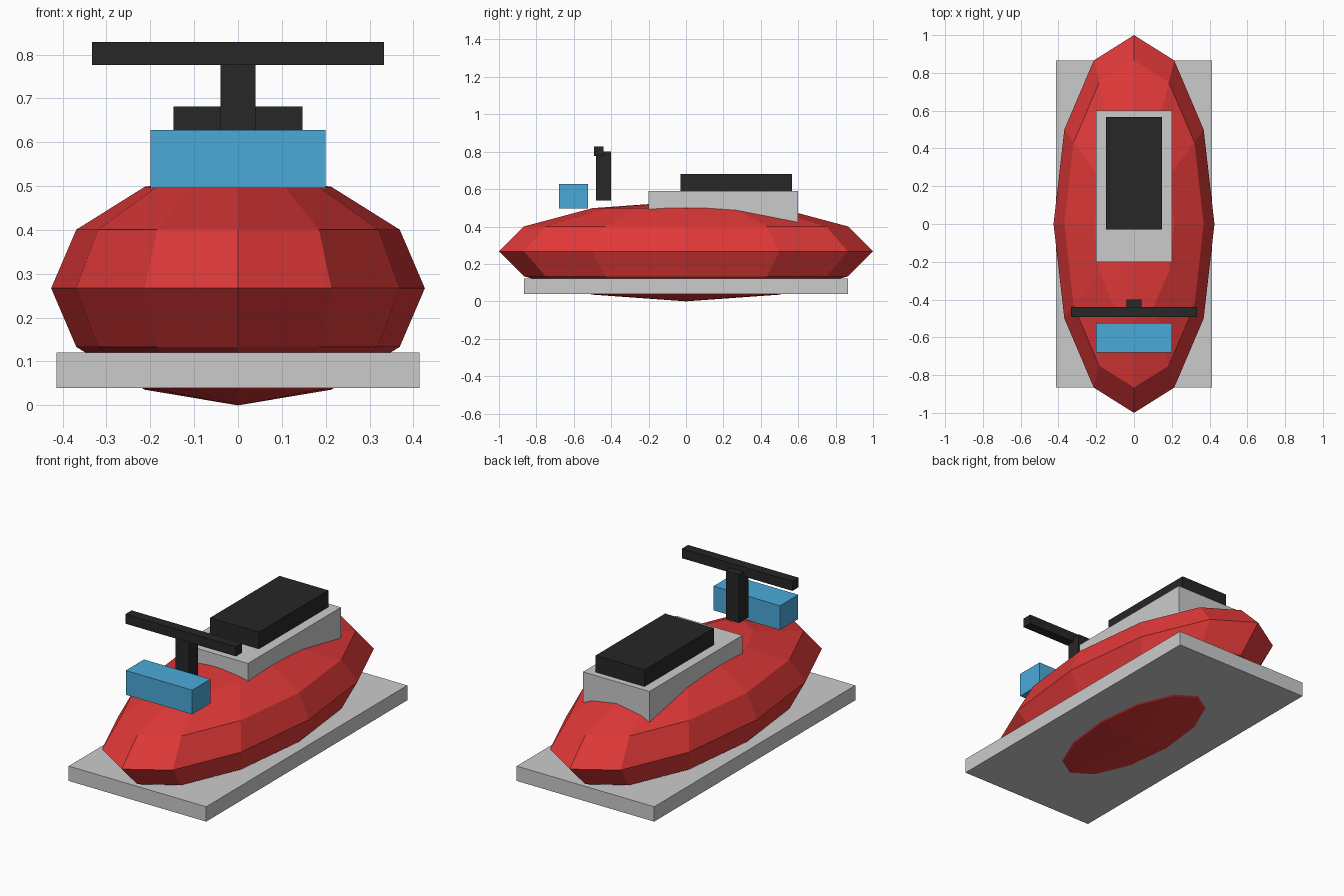
import bpy

if "Cube" in bpy.data.objects:
    bpy.data.objects.remove(bpy.data.objects["Cube"])


def material(name, rgb):
    mat = bpy.data.materials.new(name)
    mat.diffuse_color = (*rgb, 1)
    mat.use_nodes = True
    mat.node_tree.nodes["Principled BSDF"].inputs["Base Color"].default_value = mat.diffuse_color
    return mat


RED = material("red_paint", (0.75, 0.04, 0.04))
BLACK = material("black_rubber", (0.02, 0.02, 0.02))
BLUE = material("blue_glass", (0.07, 0.40, 0.70))


def box(name, half_width, y_range, z_range, mat=None):
    """Box centred on x = 0, spanning the given y and z ranges."""
    (y0, y1), (z0, z1) = y_range, z_range
    bpy.ops.mesh.primitive_cube_add(size=1, location=(0, (y0 + y1) / 2, (z0 + z1) / 2))
    obj = bpy.context.object
    obj.name = name
    obj.scale = (2 * half_width, y1 - y0, z1 - z0)
    bpy.ops.object.transform_apply(location=False, rotation=False, scale=True)
    if mat:
        obj.data.materials.append(mat)
    return obj


# Hull: low-poly stretched sphere
bpy.ops.mesh.primitive_uv_sphere_add(segments=12, ring_count=6, radius=1,
                                     location=(0, 0, 0.267))
hull = bpy.context.object
hull.name = "hull"
hull.scale = (0.426, 1.0, 0.267)
bpy.ops.object.transform_apply(location=False, rotation=False, scale=True)
hull.data.materials.append(RED)

# Flat base deck and seat
box("base_deck", 0.414, (-0.865, 0.865), (0.04, 0.121))
box("seat_base", 0.2, (-0.2, 0.6), (0.39, 0.59))
box("seat", 0.147, (-0.03, 0.567), (0.57, 0.681), BLACK)

# Steering column, handlebar and windscreen
box("steering_column", 0.04, (-0.48, -0.40), (0.538, 0.802), BLACK)
box("handlebar", 0.333, (-0.493, -0.44), (0.776, 0.828), BLACK)
box("windscreen", 0.2, (-0.68, -0.523), (0.496, 0.628), BLUE)
